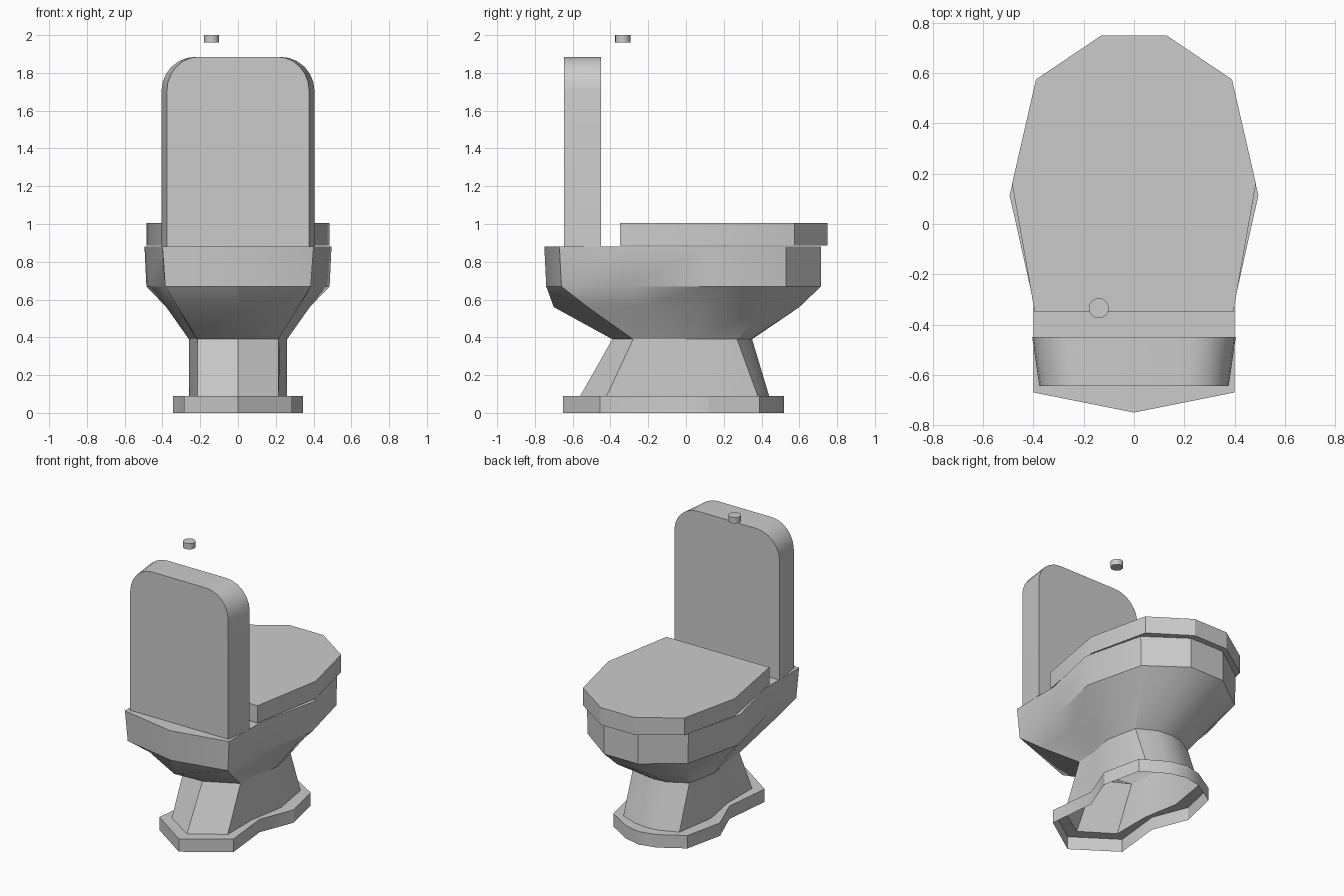
import bpy, bmesh, math

cube = bpy.data.objects.get("Cube")
if cube:
    bpy.data.objects.remove(cube, do_unlink=True)

# One plain ceramic colour
ceramic = bpy.data.materials.new("grey_ceramic")
ceramic.use_nodes = True
GREY = (0.6, 0.6, 0.6, 1)
ceramic.diffuse_color = GREY
ceramic.node_tree.nodes["Principled BSDF"].inputs["Base Color"].default_value = GREY


def mirrored(half):
    """Full outline from a +x half that starts and ends on the centre line."""
    return half + [(-x, y) for x, y in reversed(half[1:-1])]


def loft(name, rings, bottom=True, top=True):
    """Skin a stack of equal-length rings of 3D points."""
    bm = bmesh.new()
    loops = [[bm.verts.new(p) for p in ring] for ring in rings]
    n = len(loops[0])
    for low, high in zip(loops, loops[1:]):
        for i in range(n):
            j = (i + 1) % n
            bm.faces.new((low[i], low[j], high[j], high[i]))
    if bottom:
        bm.faces.new(loops[0][::-1])
    if top:
        bm.faces.new(loops[-1])
    bmesh.ops.recalc_face_normals(bm, faces=bm.faces)
    mesh = bpy.data.meshes.new(name)
    bm.to_mesh(mesh)
    bm.free()
    mesh.materials.append(ceramic)
    obj = bpy.data.objects.new(name, mesh)
    bpy.context.collection.objects.link(obj)
    bpy.ops.object.select_all(action='DESELECT')
    obj.select_set(True)
    bpy.context.view_layer.objects.active = obj
    bpy.ops.object.shade_smooth_by_angle(angle=math.radians(30))
    return obj


def level(half, z):
    return [(x, y, z) for x, y in mirrored(half)]


# Half outlines, from the tank end round to the rounded end
foot = [(0, -.65), (.285, -.455), (.25, -.12), (.345, .12), (.285, .39), (.12, .49), (0, .52)]
ankle = [(0, -.56), (.215, -.42), (.215, -.15), (.26, .1), (.215, .38), (.09, .43), (0, .44)]
neck = [(0, -.39), (.215, -.28), (.225, -.12), (.26, .05), (.215, .27), (.09, .34), (0, .35)]
belly = [(0, -.70), (.32, -.52), (.32, -.24), (.38, .08), (.31, .43), (.11, .60), (0, .60)]
waist = [(0, -.74), (.385, -.66), (.39, -.30), (.485, .12), (.385, .53), (.13, .715), (0, .715)]
rim = [(0, -.75), (.40, -.67), (.40, -.31), (.495, .115), (.39, .53), (.13, .715), (0, .715)]
seat = [(0, -.35), (.395, -.35), (.485, .16), (.39, .575), (.13, .75), (0, .75)]

# Hollow foot plate and pedestal, then the bowl and closed lid
loft("foot_plate", [level(foot, 0), level(foot, .09), level(ankle, .09)], False, False)
loft("pedestal", [level(ankle, .09), level(neck, .39)], False, False)
loft("bowl", [level(neck, .39), level(belly, .56), level(waist, .67), level(rim, .88)], False)
loft("lid", [level(seat, .885), level(seat, 1.005)])

# Tank: rounded-top slab that narrows slightly towards its outer face
R, W, TOP = .18, .405, 1.885
side = [(W, .88)] + [
    (W - R + R * math.cos(a), TOP - R + R * math.sin(a))
    for a in (math.pi / 2 * i / 6 for i in range(7))]
profile = side + [(-x, z) for x, z in reversed(side)]
loft("tank", [[(x * k, y, z) for x, z in profile] for y, k in ((-.645, .93), (-.45, 1))])

# Flush button floating above the bowl side of the tank
circle = [(math.cos(math.tau * i / 16), math.sin(math.tau * i / 16)) for i in range(16)]
loft("flush_button", [[(-.14 + .04 * c, -.335 + .04 * s, z) for c, s in circle] for z in (1.96, 2)])
